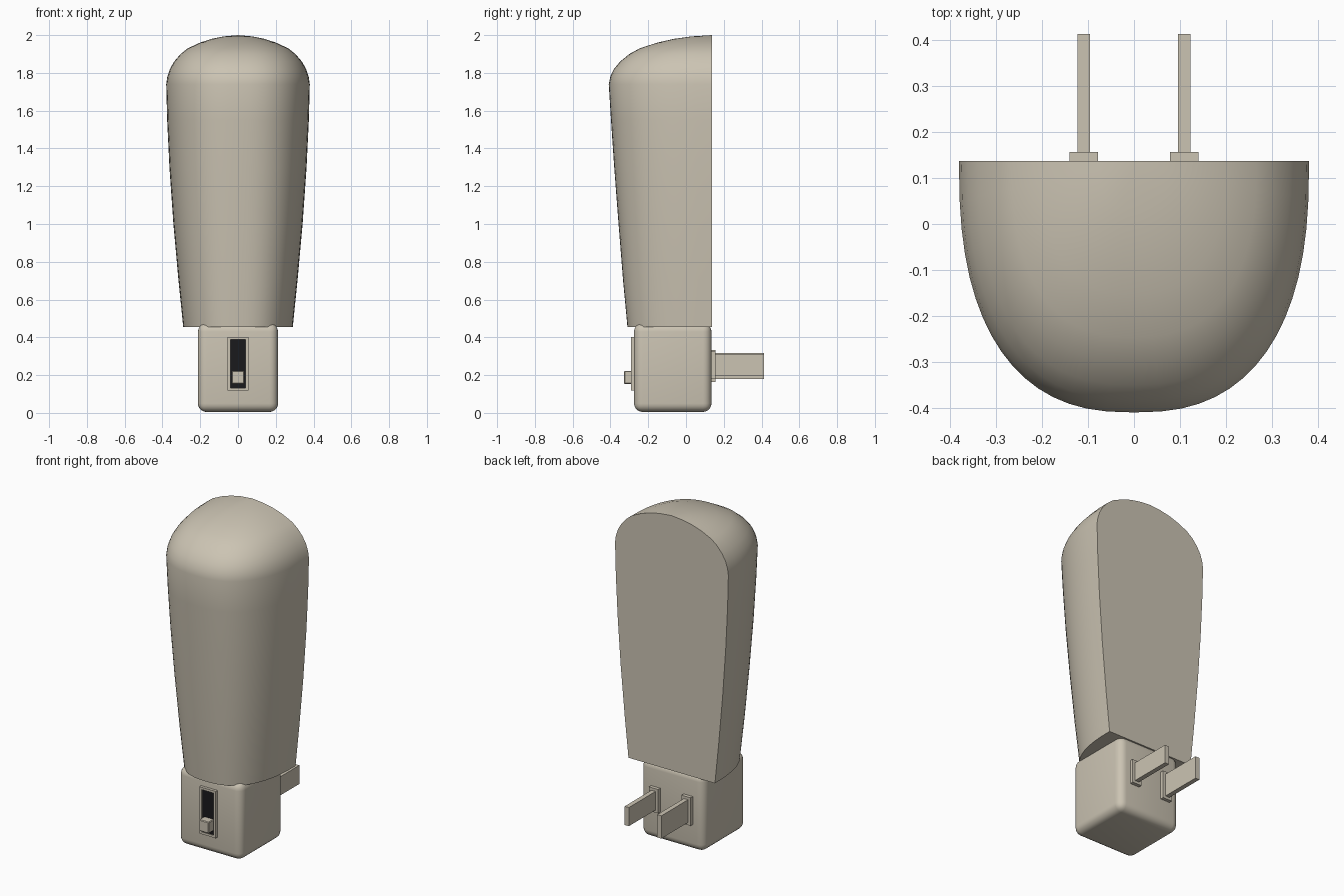
import bpy, bmesh, math
from mathutils import Vector

if "Cube" in bpy.data.objects:
    bpy.data.objects.remove(bpy.data.objects["Cube"], do_unlink=True)

BACK = 0.137  # shared flat back plane of shade and base


def make_material(name, colour):
    mat = bpy.data.materials.new(name)
    mat.use_nodes = True
    mat.diffuse_color = colour
    mat.node_tree.nodes["Principled BSDF"].inputs["Base Color"].default_value = colour
    return mat


beige = make_material("warm beige", (0.60, 0.55, 0.45, 1))
black = make_material("slot black", (0.01, 0.01, 0.012, 1))


def finish(name, bm, mats=(beige,), smooth=False):
    bmesh.ops.recalc_face_normals(bm, faces=bm.faces)
    mesh = bpy.data.meshes.new(name)
    bm.to_mesh(mesh)
    bm.free()
    for mat in mats:
        mesh.materials.append(mat)
    obj = bpy.data.objects.new(name, mesh)
    bpy.context.collection.objects.link(obj)
    if smooth:
        bpy.ops.object.select_all(action='DESELECT')
        obj.select_set(True)
        bpy.context.view_layer.objects.active = obj
        bpy.ops.object.shade_smooth_by_angle(angle=math.radians(35))
    return obj


def box_mesh(low, high, bevel=0, segments=1):
    bm = bmesh.new()
    bmesh.ops.create_cube(bm, size=1)
    low, high = Vector(low), Vector(high)
    for v in bm.verts:
        v.co = (low + high) / 2 + v.co * (high - low)
    if bevel:
        bmesh.ops.bevel(bm, geom=bm.edges[:], offset=bevel, segments=segments,
                        profile=0.5, affect='EDGES')
    return bm


# Shade: half superellipse rings, flat at the back, domed at the top
body = [(0.455, 0.29, 0.447), (0.7, 0.315, 0.47), (1.0, 0.342, 0.494),
        (1.3, 0.363, 0.517), (1.55, 0.375, 0.534), (1.74, 0.38, 0.546)]
dome = [(1.78, 0.985), (1.82, 0.95), (1.86, 0.89), (1.9, 0.80), (1.93, 0.70),
        (1.96, 0.53), (1.98, 0.37), (1.993, 0.2)]
rings = body + [(z, 0.38 * s, 0.546 * s) for z, s in dome]
STEPS = 32
bm = bmesh.new()
grid = []
for z, width, depth in rings:
    row = []
    for i in range(STEPS + 1):
        a = math.pi * i / STEPS
        c, s = math.cos(a), max(0.0, math.sin(a))
        if i in (0, STEPS):
            s = 0
        x = width * math.copysign(abs(c) ** 0.8, c)
        row.append(bm.verts.new((x, BACK - depth * s ** 0.8, z)))
    grid.append(row)
apex = bm.verts.new((0, BACK, 2))
for lower, upper in zip(grid, grid[1:]):
    for i in range(STEPS):
        bm.faces.new((lower[i], lower[i + 1], upper[i + 1], upper[i]))
for i in range(STEPS):
    bm.faces.new((grid[-1][i], grid[-1][i + 1], apex))
bm.faces.new(grid[0])
bm.faces.new([r[0] for r in grid] + [apex] + [r[-1] for r in reversed(grid)])
finish("shade", bm, smooth=True)

# Rounded plug base
finish("base", box_mesh((-0.212, -0.275, 0.005), (0.212, BACK - 0.002, 0.475), 0.045, 5),
       smooth=True)

# Switch plate with a recessed black slot
bm = box_mesh((-0.055, -0.292, 0.118), (0.055, -0.27, 0.402))
bm.faces.ensure_lookup_table()
front = min(bm.faces, key=lambda f: f.calc_center_median().y)
bmesh.ops.inset_individual(bm, faces=[front], thickness=0.02)
floor = bmesh.ops.extrude_discrete_faces(bm, faces=[front])["faces"][0]
for v in floor.verts:
    v.co.y += 0.012
    v.co.z += 0.004 if v.co.z > 0.26 else -0.004
floor.material_index = 1
finish("switch_plate", bm, (beige, black))

# Switch slider
finish("switch_slider", box_mesh((-0.033, -0.328, 0.153), (0.033, -0.275, 0.222), 0.004))

# Prongs with collars, one blade wider than the other
for side, sign, low, high in (("left", 1, 0.197, 0.31), ("right", -1, 0.18, 0.318)):
    x = 0.109 * sign
    finish(side + "_prong", box_mesh((x - 0.014, BACK - 0.02, low), (x + 0.014, 0.412, high)))
    finish(side + "_prong_collar",
           box_mesh((x - 0.031, BACK - 0.01, low - 0.016), (x + 0.031, 0.156, high + 0.016)))
